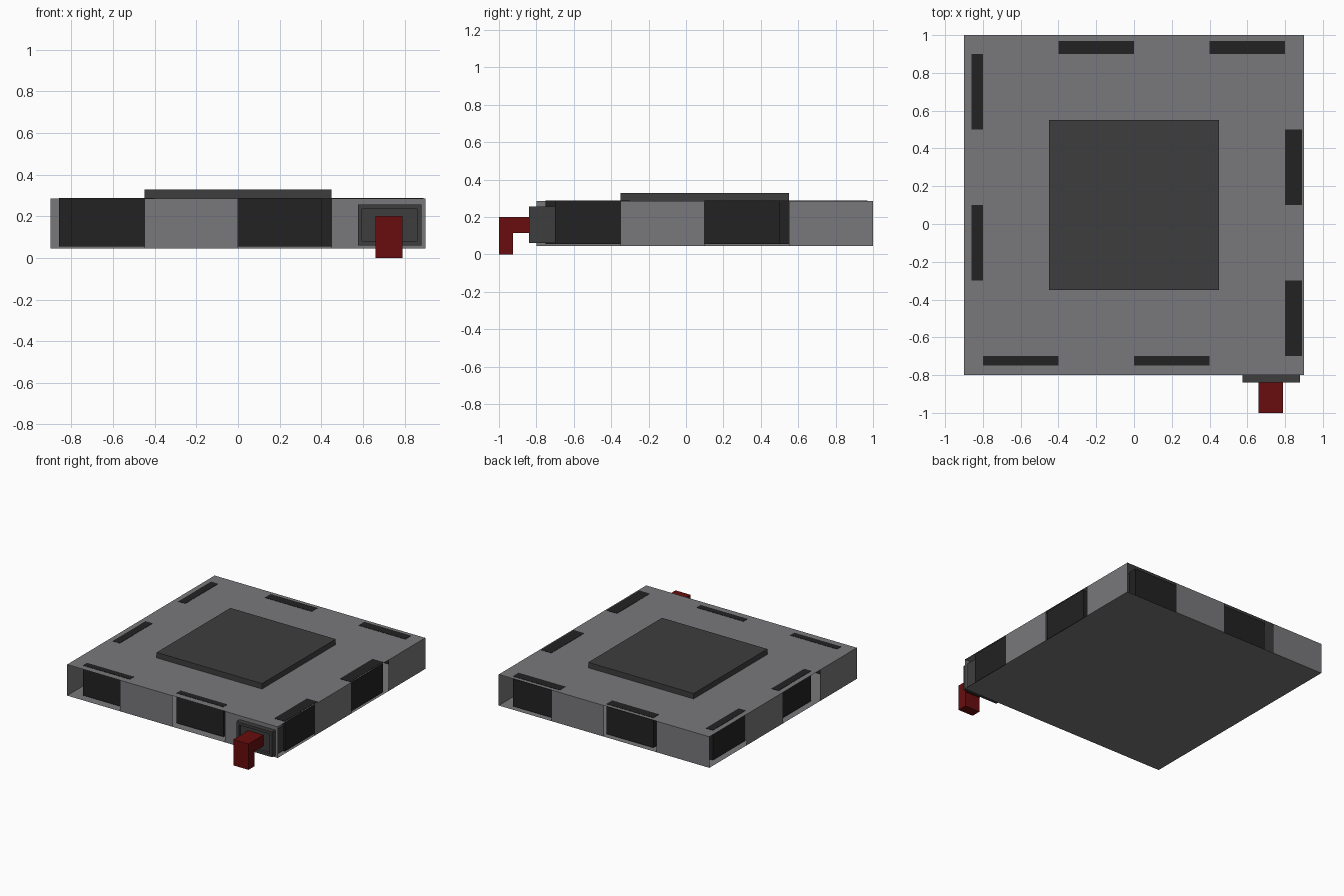
import bpy, bmesh
from mathutils import Vector

if "Cube" in bpy.data.objects:
    bpy.data.objects.remove(bpy.data.objects["Cube"])


def material(name, rgb):
    m = bpy.data.materials.new(name)
    m.diffuse_color = (*rgb, 1)
    m.use_nodes = True
    m.node_tree.nodes["Principled BSDF"].inputs["Base Color"].default_value = m.diffuse_color
    return m


GREY = material("body grey", (0.19, 0.19, 0.20))
DARK = material("dark grey", (0.048, 0.048, 0.048))
BLACK = material("black", (0.016, 0.016, 0.016))
RED = material("dark red", (0.14, 0.004, 0.004))


def finish(name, bm, mat):
    me = bpy.data.meshes.new(name)
    bm.to_mesh(me)
    bm.free()
    me.materials.append(mat)
    ob = bpy.data.objects.new(name, me)
    bpy.context.collection.objects.link(ob)
    return ob


def add_box(bm, lo, hi):
    lo, hi = Vector(lo), Vector(hi)
    geo = bmesh.ops.create_cube(bm, size=1)
    for v in geo["verts"]:
        v.co = (lo + hi) / 2 + Vector(a * b for a, b in zip(v.co, hi - lo))
    return geo["verts"]


def box(name, lo, hi, mat):
    bm = bmesh.new()
    add_box(bm, lo, hi)
    return finish(name, bm, mat)


# Hollow casing: sheet top and bottom, every second quarter of each side is open
Z0, Z1 = 0.045, 0.285
corners = [Vector(c) for c in ((-0.9, -0.8), (0.9, -0.8), (0.9, 1.0), (-0.9, 1.0))]
bm = bmesh.new()
for z, order in ((Z0, corners[::-1]), (Z1, corners)):
    bm.faces.new([bm.verts.new((c.x, c.y, z)) for c in order])
for i, a in enumerate(corners):
    b = corners[(i + 1) % 4]
    for q in (1, 3):
        p, r = a.lerp(b, q / 4), a.lerp(b, (q + 1) / 4)
        bm.faces.new([bm.verts.new(v) for v in (
            (p.x, p.y, Z0), (r.x, r.y, Z0), (r.x, r.y, Z1), (p.x, p.y, Z1))])
finish("casing", bm, GREY)

# Raised square panel on top
box("top_panel", (-0.45, -0.35, Z1), (0.45, 0.55, 0.327), DARK)

# Black blocks standing in the openings
VB, VT = 0.055, Z1 + 0.002
for n, x in enumerate((-0.8, 0.0)):
    box(f"front_block_{n}", (x, -0.75, VB), (x + 0.4, -0.70, VT), BLACK)
for n, x in enumerate((-0.4, 0.4)):
    box(f"back_block_{n}", (x, 0.90, VB), (x + 0.4, 0.97, VT), BLACK)
for n, y in enumerate((-0.3, 0.5)):
    box(f"left_block_{n}", (-0.86, y, VB), (-0.80, y + 0.4, VT), BLACK)
for n, y in enumerate((-0.7, 0.1)):
    box(f"right_block_{n}", (0.80, y, VB), (0.89, y + 0.4, VT), BLACK)

# Outlet housing with a recessed front
bm = bmesh.new()
add_box(bm, (0.575, -0.84, 0.06), (0.88, -0.70, 0.255))
front = min(bm.faces, key=lambda f: f.calc_center_median().y)
bmesh.ops.inset_individual(bm, faces=[front], thickness=0.03, depth=0)
bmesh.ops.inset_individual(bm, faces=[front], thickness=0.0, depth=-0.02)
finish("outlet_housing", bm, DARK)

# Red spout: L-shaped profile swept across x
bm = bmesh.new()
profile = [(-1.0, 0), (-0.925, 0), (-0.925, 0.115), (-0.80, 0.115), (-0.80, 0.2), (-1.0, 0.2)]
face = bm.faces.new([bm.verts.new((0.66, y, z)) for y, z in profile])
side = bmesh.ops.extrude_face_region(bm, geom=[face])
bmesh.ops.translate(bm, vec=(0.13, 0, 0),
                    verts=[g for g in side["geom"] if isinstance(g, bmesh.types.BMVert)])
bmesh.ops.recalc_face_normals(bm, faces=bm.faces)
finish("spout", bm, RED)
